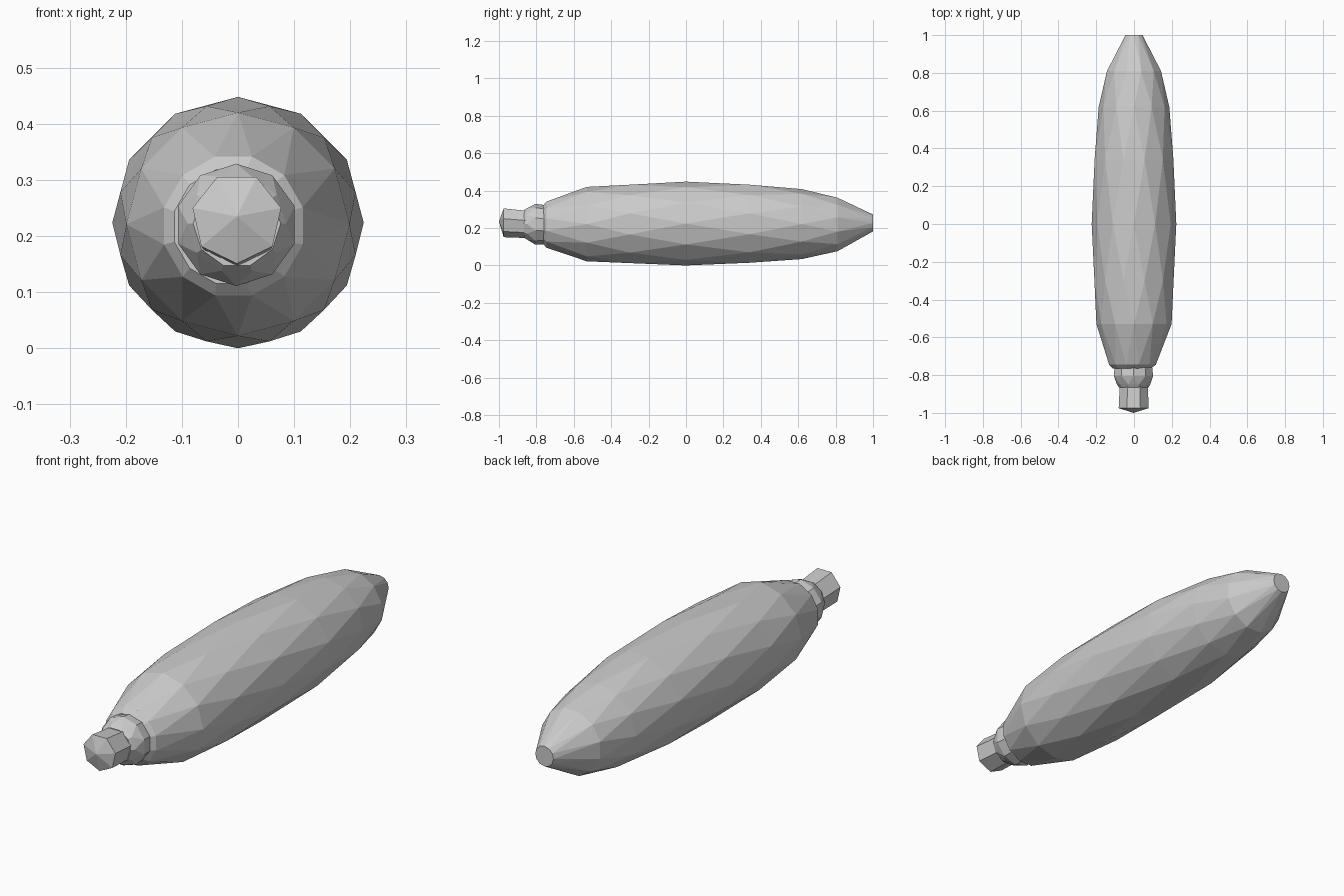
import bpy, bmesh
from math import cos, sin, tau

if "Cube" in bpy.data.objects:
    bpy.data.objects.remove(bpy.data.objects["Cube"])


def lathe(name, rings, sides, nose=None):
    """Faceted tube along y; each ring is (y, radius, centre x, centre z, twist in steps)."""
    bm = bmesh.new()
    loops = []
    for y, r, cx, cz, twist in rings:
        loops.append([bm.verts.new((cx + r * cos(tau * (i + twist) / sides), y,
                                    cz + r * sin(tau * (i + twist) / sides)))
                      for i in range(sides)])
    for k in range(len(loops) - 1):
        a, b = loops[k], loops[k + 1]
        step = rings[k + 1][4] - rings[k][4]
        for i in range(sides):
            j = (i + 1) % sides
            if step == 0:
                bm.faces.new((a[i], a[j], b[j], b[i]))
            elif step > 0:
                bm.faces.new((a[i], a[j], b[i]))
                bm.faces.new((a[j], b[j], b[i]))
            else:
                bm.faces.new((a[i], b[j], b[i]))
                bm.faces.new((a[i], a[j], b[j]))
    # front end: pointed fan or flat cap; back end: flat cap
    if nose:
        tip = bm.verts.new(nose)
        for i in range(sides):
            bm.faces.new((tip, loops[0][i], loops[0][(i + 1) % sides]))
    else:
        bm.faces.new(loops[0])
    bm.faces.new(loops[-1])
    bmesh.ops.recalc_face_normals(bm, faces=bm.faces)
    mesh = bpy.data.meshes.new(name)
    bm.to_mesh(mesh)
    bm.free()
    ob = bpy.data.objects.new(name, mesh)
    bpy.context.collection.objects.link(ob)
    return ob


# Long spindle body with staggered facets and a small blunt back tip
lathe("body", [
    (-0.765, 0.105, -0.012, 0.217, 0.5),
    (-0.745, 0.128, -0.008, 0.218, 0.5),
    (-0.53, 0.199, 0.0, 0.221, 0.0),
    (-0.30, 0.217, 0.0, 0.222, 0.5),
    (0.00, 0.224, 0.0, 0.224, 0.0),
    (0.34, 0.216, 0.0, 0.223, 0.5),
    (0.62, 0.187, 0.0, 0.221, 0.0),
    (0.81, 0.148, 0.0, 0.219, 0.5),
    (1.00, 0.045, 0.0, 0.227, 0.0),
], 12)

# Rounded collar between body and stem
lathe("collar", [
    (-0.865, 0.078, -0.002, 0.222, 0.0),
    (-0.85, 0.088, -0.002, 0.222, 0.0),
    (-0.805, 0.109, -0.003, 0.220, 0.5),
    (-0.765, 0.106, -0.003, 0.218, 0.5),
    (-0.735, 0.095, -0.003, 0.218, 0.5),
], 10)

# Seven-sided stem with a shallow pointed end
lathe("stem", [
    (-0.975, 0.081, -0.002, 0.232, 0.25),
    (-0.865, 0.077, -0.001, 0.224, 0.25),
    (-0.80, 0.077, 0.0, 0.222, 0.25),
], 7, nose=(-0.002, -1.0, 0.235))
